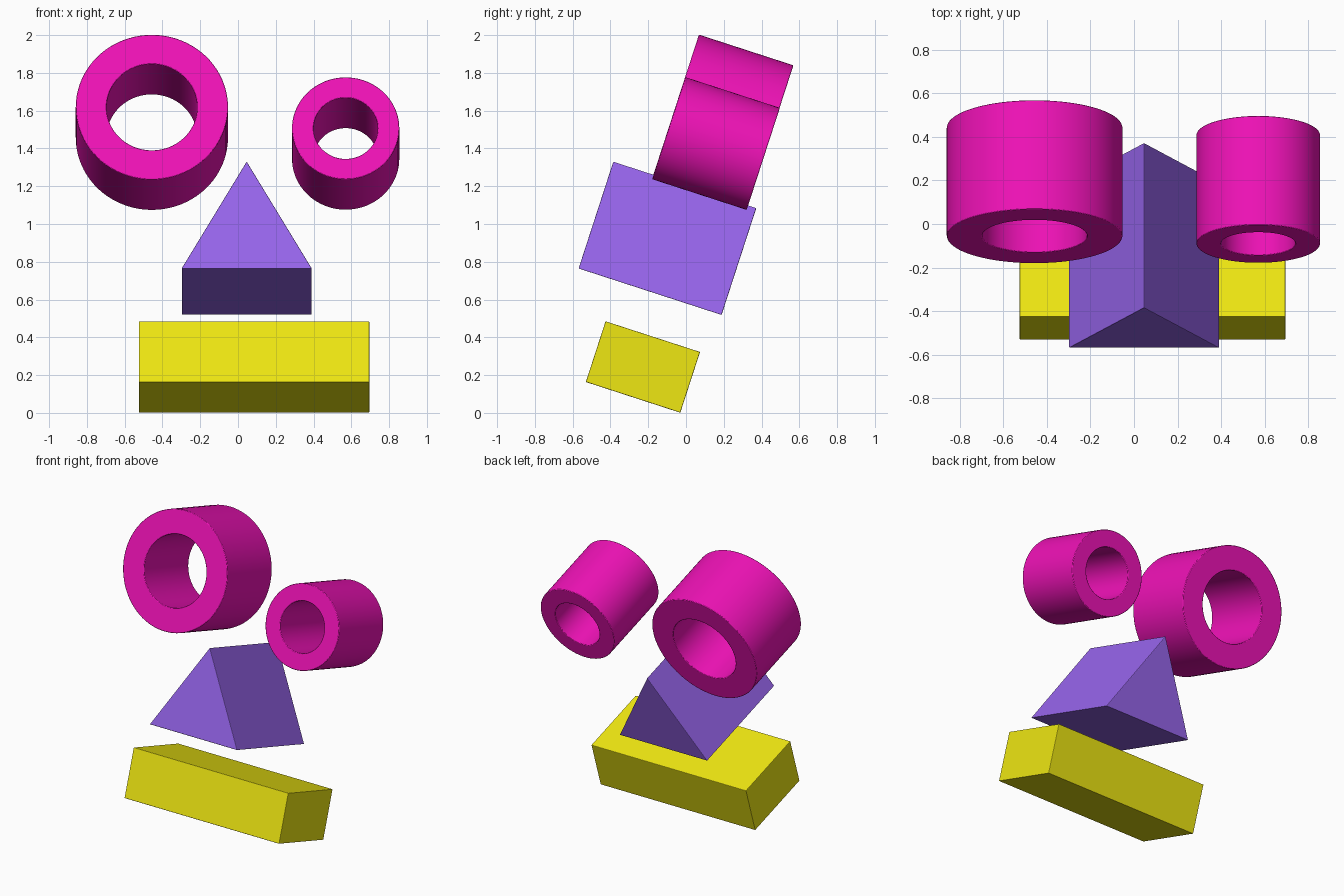
import bpy, bmesh
from math import radians, pi
from mathutils import Vector

if "Cube" in bpy.data.objects:
    bpy.data.objects.remove(bpy.data.objects["Cube"])

TILT = radians(-18)  # the whole arrangement leans back


def material(name, color):
    m = bpy.data.materials.new(name)
    m.diffuse_color = color
    m.use_nodes = True
    m.node_tree.nodes["Principled BSDF"].inputs["Base Color"].default_value = m.diffuse_color
    return m


PINK = material("magenta", (0.86, 0.006, 0.47, 1))
PURPLE = material("violet", (0.31, 0.13, 0.84, 1))
YELLOW = material("yellow", (0.86, 0.80, 0.006, 1))


def finish(name, bm, center, mat, smooth=False):
    bmesh.ops.recalc_face_normals(bm, faces=bm.faces)
    mesh = bpy.data.meshes.new(name)
    bm.to_mesh(mesh)
    bm.free()
    ob = bpy.data.objects.new(name, mesh)
    bpy.context.collection.objects.link(ob)
    ob.location = center
    ob.rotation_euler.x = TILT
    mesh.materials.append(mat)
    bevel = ob.modifiers.new("edge_bevel", "BEVEL")
    bevel.width = 0.004
    bevel.segments = 2
    bevel.limit_method = "ANGLE"
    if smooth:
        bpy.ops.object.select_all(action="DESELECT")
        ob.select_set(True)
        bpy.context.view_layer.objects.active = ob
        bpy.ops.object.shade_smooth_by_angle(angle=radians(30))
    return ob


def extruded(name, outline, depth, center, mat):
    """Outline in x-z, extruded along y and centred on it."""
    bm = bmesh.new()
    face = bm.faces.new([bm.verts.new((x, -depth / 2, z)) for x, z in outline])
    ext = bmesh.ops.extrude_face_region(bm, geom=[face], use_keep_orig=True)
    verts = [g for g in ext["geom"] if isinstance(g, bmesh.types.BMVert)]
    bmesh.ops.translate(bm, verts=verts, vec=(0, depth, 0))
    return finish(name, bm, center, mat)


def ring(name, outer, inner, depth, center, mat):
    """Rectangular section spun around y."""
    bm = bmesh.new()
    d = depth / 2
    vs = [bm.verts.new(p) for p in
          ((inner, -d, 0), (outer, -d, 0), (outer, d, 0), (inner, d, 0))]
    edges = [bm.edges.new((vs[i], vs[(i + 1) % 4])) for i in range(4)]
    bmesh.ops.spin(bm, geom=vs + edges, cent=Vector(), axis=(0, 1, 0),
                   angle=2 * pi, steps=80)
    bmesh.ops.remove_doubles(bm, verts=bm.verts, dist=1e-4)
    return finish(name, bm, center, mat, smooth=True)


# Rectangular bar at the bottom
w, h = 0.61, 0.169
extruded("mouth_bar", [(-w, -h), (w, -h), (w, h), (-w, h)], 0.526,
         (0.085, -0.228, 0.243), YELLOW)

# Triangular prism in the middle
w, h = 0.345, 0.298
extruded("nose_prism", [(-w, -h), (w, -h), (0, h)], 0.796,
         (0.046, -0.098, 0.925), PURPLE)

# Two thick tubes at the top
ring("large_eye_tube", 0.403, 0.24, 0.526, (-0.456, 0.194, 1.538), PINK)
ring("small_eye_tube", 0.284, 0.17, 0.526, (0.57, 0.159, 1.426), PINK)
